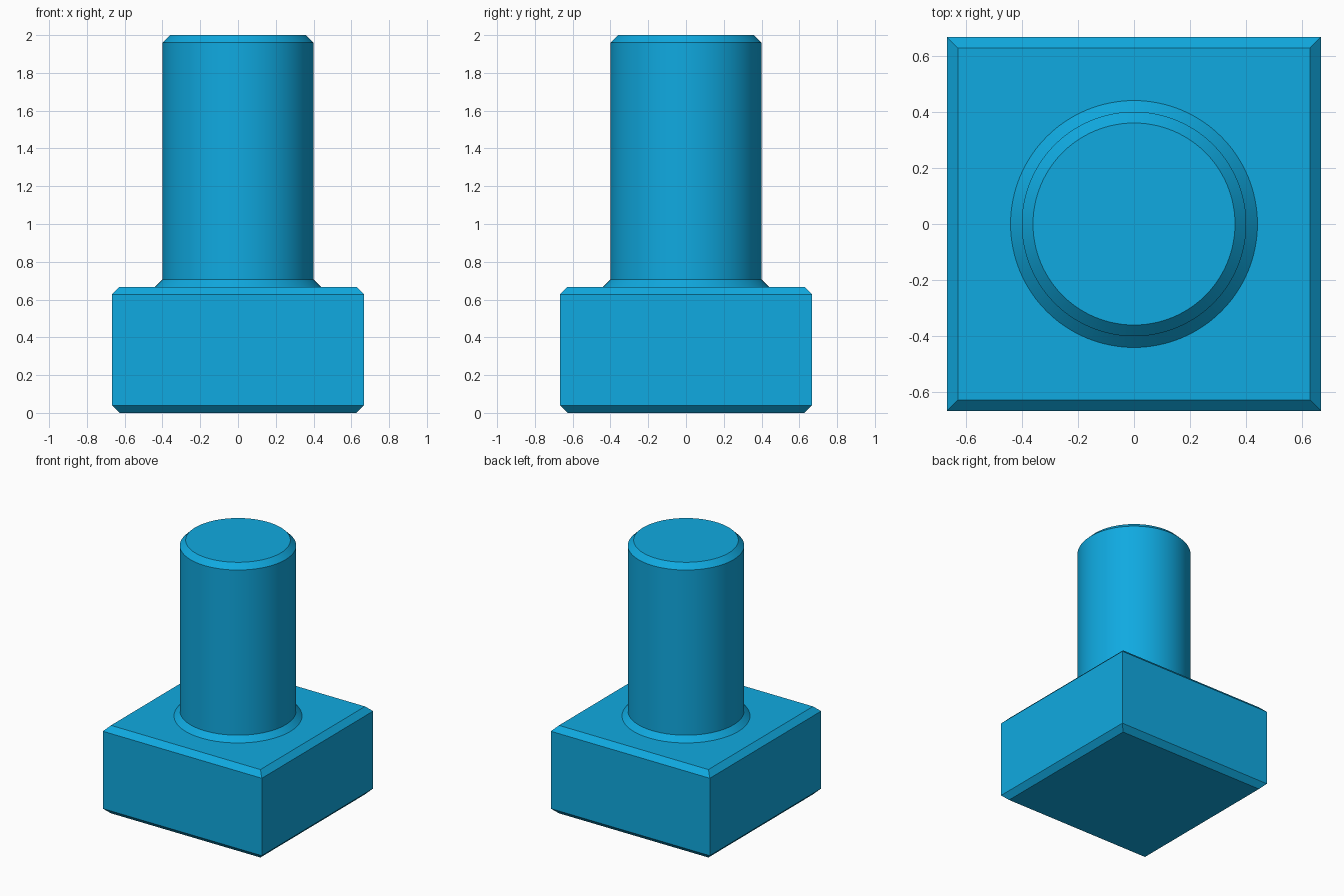
import bpy, bmesh, math

if "Cube" in bpy.data.objects:
    bpy.data.objects.remove(bpy.data.objects["Cube"])

HALF, BASE_TOP, TOP = 0.667, 0.667, 2.0   # square base half width, base height, total height
RADIUS, CHAMFER, SIDES = 0.4, 0.04, 96

bm = bmesh.new()


def ring(count, radius, z, turn=0.0):
    """Closed loop of vertices at height z."""
    return [bm.verts.new((radius * math.cos(turn + math.tau * i / count),
                          radius * math.sin(turn + math.tau * i / count), z))
            for i in range(count)]


def skin(rings):
    """Join successive rings with quads."""
    for low, high in zip(rings, rings[1:]):
        n = len(low)
        for i in range(n):
            j = (i + 1) % n
            bm.faces.new((low[i], low[j], high[j], high[i]))


# Square base, chamfered along its bottom and top edges
base_profile = [(HALF - CHAMFER, 0), (HALF, CHAMFER),
                (HALF, BASE_TOP - CHAMFER), (HALF - CHAMFER, BASE_TOP)]
base = [ring(4, h * math.sqrt(2), z, math.pi / 4) for h, z in base_profile]
skin(base)
bm.faces.new(base[0][::-1])

# Round shaft with a flared foot and a chamfered tip
shaft_profile = [(RADIUS + CHAMFER, BASE_TOP), (RADIUS, BASE_TOP + CHAMFER),
                 (RADIUS, TOP - CHAMFER), (RADIUS - CHAMFER, TOP)]
shaft = [ring(SIDES, r, z) for r, z in shaft_profile]
skin(shaft)
bm.faces.new(shaft[-1])

# Flat shoulder between the square and the foot of the shaft
quarter = SIDES // 4
for k in range(4):
    corner, following = base[-1][k], base[-1][(k + 1) % 4]
    start = SIDES // 8 + k * quarter
    arc = [shaft[0][(start + i) % SIDES] for i in range(quarter + 1)]
    bm.faces.new([corner, following] + arc[::-1])

bmesh.ops.recalc_face_normals(bm, faces=bm.faces)
mesh = bpy.data.meshes.new("square_head_peg")
bm.to_mesh(mesh)
bm.free()

peg = bpy.data.objects.new("square_head_peg", mesh)
bpy.context.collection.objects.link(peg)
blue = bpy.data.materials.new("bright_blue")
blue.diffuse_color = (0.005, 0.40, 0.75, 1)
blue.use_nodes = True
blue.node_tree.nodes["Principled BSDF"].inputs["Base Color"].default_value = blue.diffuse_color
mesh.materials.append(blue)

# Smooth the shaft, keep the chamfers crisp
bpy.context.view_layer.objects.active = peg
peg.select_set(True)
bpy.ops.object.shade_smooth_by_angle(angle=math.radians(30))
